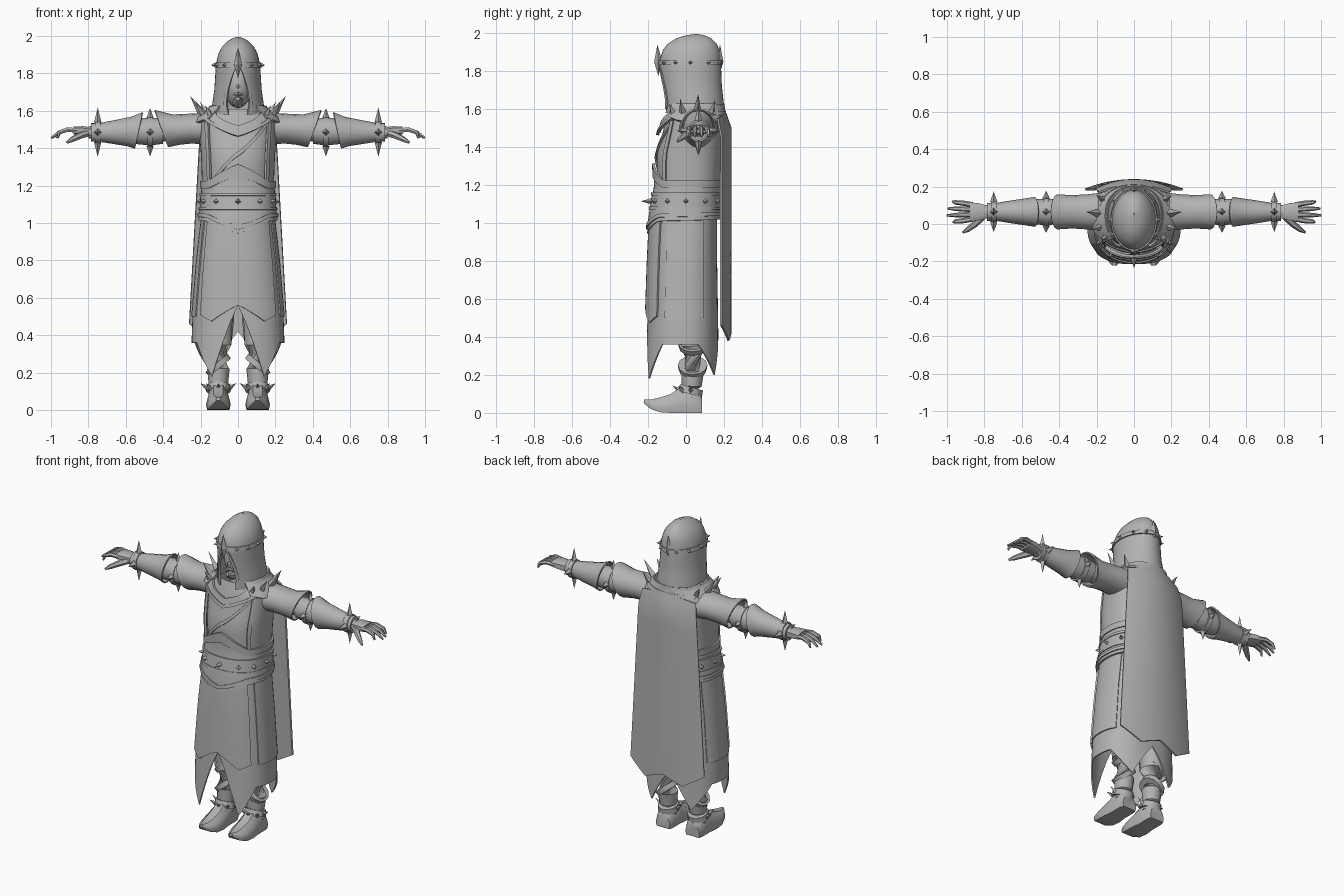
import bpy, bmesh, math
from mathutils import Vector, Matrix

if "Cube" in bpy.data.objects:
    bpy.data.objects.remove(bpy.data.objects["Cube"])

mat = bpy.data.materials.new("plain_grey")
mat.diffuse_color = (0.45, 0.45, 0.45, 1)
mat.use_nodes = True
mat.node_tree.nodes["Principled BSDF"].inputs["Base Color"].default_value = mat.diffuse_color


def finish(name, bm, thick=0, mirror=False, angle=35):
    bmesh.ops.remove_doubles(bm, verts=bm.verts, dist=0.0005)
    bmesh.ops.recalc_face_normals(bm, faces=bm.faces)
    me = bpy.data.meshes.new(name)
    bm.to_mesh(me)
    bm.free()
    me.materials.append(mat)
    ob = bpy.data.objects.new(name, me)
    bpy.context.collection.objects.link(ob)
    bpy.ops.object.select_all(action='DESELECT')
    ob.select_set(True)
    bpy.context.view_layer.objects.active = ob
    if thick:
        m = ob.modifiers.new("thickness", 'SOLIDIFY')
        m.thickness, m.offset = thick, 0
        bpy.ops.object.modifier_apply(modifier=m.name)
    if mirror:
        m = ob.modifiers.new("mirror", 'MIRROR')
        m.use_mirror_merge = False
        bpy.ops.object.modifier_apply(modifier=m.name)
    bpy.ops.object.shade_smooth_by_angle(angle=math.radians(angle))
    return ob


def interp(table, t):
    """Piecewise-linear lookup of a scalar or tuple in a sorted table of (key, *values)."""
    if t <= table[0][0]:
        r = table[0][1:]
    elif t >= table[-1][0]:
        r = table[-1][1:]
    else:
        for p, q in zip(table, table[1:]):
            if p[0] <= t <= q[0]:
                k = (t - p[0]) / (q[0] - p[0])
                r = tuple(a + (b - a) * k for a, b in zip(p[1:], q[1:]))
                break
    return r[0] if len(r) == 1 else r


def grid(name, f, nu, nv, **kw):
    bm = bmesh.new()
    vs = [[bm.verts.new(f(i / nu, j / nv)) for i in range(nu + 1)] for j in range(nv + 1)]
    for j in range(nv):
        for i in range(nu):
            bm.faces.new((vs[j][i], vs[j][i + 1], vs[j + 1][i + 1], vs[j + 1][i]))
    return finish(name, bm, **kw)


def loft(name, rings, **kw):
    bm = bmesh.new()
    rows = [[bm.verts.new(p) for p in r] for r in rings]
    n = len(rows[0])
    for a, b in zip(rows, rows[1:]):
        for i in range(n):
            bm.faces.new((a[i], a[(i + 1) % n], b[(i + 1) % n], b[i]))
    if not kw.get("thick"):
        bm.faces.new(rows[0])
        bm.faces.new(rows[-1])
    return finish(name, bm, **kw)


def tube(name, pts, radii, n=8, **kw):
    pts = [Vector(p) for p in pts]
    rings = []
    for i, p in enumerate(pts):
        t = pts[min(i + 1, len(pts) - 1)] - pts[max(i - 1, 0)]
        q = t.to_track_quat('Z', 'Y')
        rings.append([p + q @ Vector((radii[i] * math.cos(k * math.tau / n),
                                      radii[i] * math.sin(k * math.tau / n), 0)) for k in range(n)])
    return loft(name, rings, **kw)


def spikes(name, items, mirror=True):
    """Four-sided spikes: (base, direction, length, radius)."""
    bm = bmesh.new()
    for base, d, length, r in items:
        d = Vector(d).normalized()
        mtx = Matrix.Translation(Vector(base) + d * length / 2) @ d.to_track_quat('Z', 'Y').to_matrix().to_4x4()
        bmesh.ops.create_cone(bm, cap_ends=True, segments=4, radius1=r, radius2=0, depth=length, matrix=mtx)
    return finish(name, bm, mirror=mirror, angle=20)


def shell(profile, e):
    """Surface point at angle a (0 = front, degrees) and height z, pushed out by off."""
    def pt(a, z, off=0):
        rx, yf, yb = interp(profile, z)
        s, c = math.sin(math.radians(a)), math.cos(math.radians(a))
        return ((rx + off) * math.copysign(abs(s) ** e, s),
                (yf + yb) / 2 - ((yb - yf) / 2 + off) * math.copysign(abs(c) ** e, c), z)
    return pt


body = shell([(0.18, .25, -.215, .17), (0.5, .24, -.20, .165), (0.8, .215, -.19, .16), (1.0, .192, -.18, .16),
              (1.1, .18, -.165, .16), (1.2, .178, -.15, .165), (1.35, .183, -.155, .175), (1.47, .192, -.125, .185),
              (1.55, .195, -.105, .185), (1.61, .13, -.085, .175)], 0.85)


def band(name, a0, a1, low, high, nu=24, nv=4, off=0.008, thick=0.012, surf=body, **kw):
    """Plate that follows a shell between two height curves."""
    lo = low if callable(low) else (lambda a: low)
    hi = high if callable(high) else (lambda a: high)

    def f(u, v):
        a = a0 + (a1 - a0) * u
        return surf(a, lo(a) + (hi(a) - lo(a)) * v, off)
    return grid(name, f, nu, nv, thick=thick, **kw)


def by_angle(*table):
    return lambda a: interp(table, abs((a + 180) % 360 - 180))


# robe: torso, pointed skirt, front panel
band("torso", -180, 180, 1.0, 1.61, 48, 12, 0, 0)
band("skirt", -180, 180, by_angle((0, .56), (30, .18), (60, .36), (112.5, .36), (150, .2), (180, .42)),
     1.03, 48, 8, 0, 0.008)
band("front_panel", -50, 50, by_angle((0, .56), (30, .475), (50, .51)), 1.02, 20, 6, 0.012, 0.01)
band("side_panel", 64, 122, 0.5, 1.02, 8, 5, 0.006, 0.008, mirror=True)

# waist: belt, sash points, trims
band("belt", -180, 180, 1.075, 1.155, 48, 1, 0.012, 0.02)
band("belt_top_rim", -180, 180, 1.145, 1.16, 48, 1, 0.018, 0.018)
band("belt_bottom_rim", -180, 180, 1.07, 1.085, 48, 1, 0.018, 0.018)
band("lower_sash", -180, 180, by_angle((0, .945), (48, 1.01), (180, 1.02)), 1.075, 48, 2, 0.016, 0.012)
band("sash_trim", -180, 180, by_angle((0, .965), (48, 1.03), (180, 1.04)),
     by_angle((0, .99), (48, 1.05), (180, 1.06)), 48, 1, 0.024, 0.01)
band("upper_sash", -180, 180, 1.155, by_angle((0, 1.25), (45, 1.19), (180, 1.19)), 48, 2, 0.012, 0.012)
band("upper_sash_trim", -180, 180, by_angle((0, 1.25), (48, 1.185), (180, 1.19)),
     by_angle((0, 1.315), (48, 1.225), (180, 1.225)), 48, 1, 0.018, 0.014)
spikes("belt_spikes", [(body(a, 1.115, 0.015), Vector(body(a, 0, 1)) - Vector(body(a, 0, 0)), l, .018)
                       for a, l in ((0, .06), (32, .035), (62, .035), (90, .03), (120, .035), (150, .035))])

# chest: vest sides, diagonal wrap edge, collar
band("vest_side", 50, 180, 1.2, 1.55, 16, 6, 0.008, 0.012, mirror=True)
band("vest_edge", 46, 54, 1.2, 1.54, 2, 6, 0.014, 0.014, mirror=True)
wrap = lambda a: 1.37 + 0.16 * a / 46
band("wrap_edge", -44, 46, lambda a: wrap(a) - .012, lambda a: wrap(a) + .012, 20, 1, 0.006, 0.01)
vee = by_angle((0, 1.475), (60, 1.575), (180, 1.58))
band("collar_vee", -180, 180, vee, lambda a: vee(a) + .045, 48, 2, 0.018, 0.014)
band("collar_vee_rim", -180, 180, lambda a: vee(a) - .012, lambda a: vee(a) + .008, 48, 1, 0.024, 0.016)

# mantle over the shoulders
mantle = shell([(1.49, .25, -.155, .215), (1.56, .215, -.13, .205), (1.62, .14, -.105, .195)], 0.9)
band("mantle", 42, 318, by_angle((42, 1.56), (70, 1.535), (90, 1.55), (120, 1.535), (180, 1.52)),
     1.625, 36, 4, 0, 0.014, surf=mantle)
spikes("mantle_spikes", [(mantle(a, z, 0), (mantle(a, z)[0] * .6, (mantle(a, z)[1] - .04) * .6, .17), l, r)
                         for a, z, l, r in ((50, 1.58, .06, .018), (72, 1.58, .09, .02), (95, 1.58, .12, .024),
                                            (122, 1.58, .08, .02))])

# cape with zigzag hem
def cape(u, v):
    s = 2 * u - 1
    low = interp([(0, .43), (.5, .38), (1, .46)], abs(s))
    z = low + (1.6 - .05 * abs(s) - low) * v
    return (s * interp([(.38, .265), (1.45, .205), (1.6, .18)], z),
            interp([(.4, .235), (1.5, .235), (1.6, .2)], z) - .05 * s * s, z)


grid("cape", cape, 16, 12, thick=0.01)

# hood with pointed face opening
hood = shell([(1.58, .137, -.115, .2), (1.63, .135, -.115, .195), (1.72, .122, -.125, .185), (1.84, .115, -.135, .18),
              (1.9, .104, -.125, .175), (1.94, .082, -.095, .16), (1.97, .053, -.05, .13),
              (1.985, .028, 0, .1), (1.992, .003, .05, .055)], 1)
hood_z = [1.58, 1.63, 1.68, 1.72, 1.76, 1.8, 1.83, 1.85, 1.88, 1.91, 1.94, 1.957, 1.97, 1.98, 1.986, 1.992]


def hood_point(u, v):
    z = hood_z[round(v * 15)]
    a0 = interp([(1.58, 22), (1.65, 26), (1.72, 23), (1.8, 12), (1.85, 0)], z)
    return hood(a0 + (360 - 2 * a0) * u, z)


grid("hood", hood_point, 36, 15, thick=0.008)


def hood_rim(u, v):
    z = 1.6 + .25 * u
    a0 = interp([(1.6, 23), (1.65, 26), (1.72, 23), (1.8, 12), (1.85, 0)], z)
    return hood(a0 + 7 * v, z, .006)


grid("hood_opening_rim", hood_rim, 12, 1, thick=0.008, mirror=True)

# face, nose and mouth inside the hood
bm = bmesh.new()
bmesh.ops.create_uvsphere(bm, u_segments=16, v_segments=12, radius=1,
                          matrix=Matrix.Translation((0, .0, 1.74)) @ Matrix.Diagonal((.075, .09, .125, 1)))
finish("face", bm)
spikes("nose", [((0, -.075, 1.735), (0, -1, -.5), .04, .018)], mirror=False)
tube("mouth", [(-.025, -.075, 1.685), (0, -.09, 1.69), (.025, -.075, 1.685)], [.006, .012, .006], 6)
tube("chin", [(0, -.05, 1.64), (0, -.085, 1.655), (0, -.108, 1.665)], [.03, .025, .01], 8)

# crown band and spikes
band("crown", -180, 180, 1.832, 1.858, 36, 1, 0.006, 0.01, surf=hood)
spikes("crown_spikes", [(hood(a, 1.845, .005), Vector(hood(a, 0, 1)) - Vector(hood(a, 0, 0)), .026, .014)
                        for a in (35, 62, 90, 125, 155)])
for nm, y in (("front_crown_spike", -.146), ("back_crown_spike", .175)):
    spikes(nm, [((0, y, 1.85), (0, .05 * (1 if y > 0 else -1), 1), .09, .022), ((0, y, 1.85), (0, 0, -1), .075, .022)],
           mirror=False)

# arms along x; each ring: x, centre z, half height, half depth, lean of the top edge
AY = 0.065


def arm(name, rings, n=16, **kw):
    loft(name, [[(x + lean * math.cos(k * math.tau / n), AY + ry * math.sin(k * math.tau / n),
                  z + rz * math.cos(k * math.tau / n)) for k in range(n)] for x, z, rz, ry, lean in rings],
         mirror=True, **kw)


arm("arm", [(.15, 1.5, .07, .08, 0), (.35, 1.495, .055, .06, 0), (.5, 1.49, .06, .06, 0),
            (.7, 1.485, .04, .04, 0), (.8, 1.485, .032, .036, 0)])
arm("upper_sleeve", [(.16, 1.505, .08, .1, 0), (.25, 1.505, .076, .09, 0), (.33, 1.5, .077, .085, .02),
                     (.41, 1.505, .096, .09, .035)], thick=.008)
arm("forearm_guard", [(.73, 1.485, .048, .045, 0), (.65, 1.487, .062, .058, -.005), (.58, 1.49, .075, .068, -.012),
                      (.53, 1.495, .094, .076, -.02)], thick=.008)
arm("elbow_cuff", [(.40, 1.49, .066, .066, .0), (.45, 1.49, .073, .07, 0), (.49, 1.49, .073, .07, 0),
                   (.56, 1.49, .066, .064, 0)])
arm("elbow_ring", [(.455, 1.487, .08, .076, 0), (.485, 1.487, .08, .076, 0)])
arm("wrist_ring", [(.735, 1.485, .058, .054, 0), (.765, 1.485, .058, .054, 0)])
arm("wrist_rim", [(.715, 1.485, .05, .048, 0), (.785, 1.485, .05, .048, 0)])
spikes("arm_spikes", [((x, AY + r * dy, 1.486 + r * dz), (0, dy, dz), l * (1 if dz else .7), .02)
                      for x, r, l in ((.47, .074, .055), (.75, .052, .08))
                      for dy, dz in ((1, 0), (-1, 0), (0, 1), (0, -1))])

# hands
loft("palm", [[(x, AY + w * cy, z + h * cz) for cy, cz in ((-1, -.6), (-.6, -1), (.6, -1), (1, -.6), (1, .6),
                                                         (.6, 1), (-.6, 1), (-1, .6))]
              for x, z, w, h in ((.78, 1.485, .032, .026), (.83, 1.492, .046, .026), (.88, 1.495, .05, .02))],
     mirror=True)
for i, tip in enumerate((.965, 1.0, .995, .97)):
    y = AY - .038 + .025 * i
    k = (i - 1.5) * .006
    tube("finger_%d" % (i + 1), [(.86, y, 1.495), (.91, y + k, 1.5), (.955, y + 1.5 * k, 1.485),
                                 (tip, y + 2 * k, 1.455)], [.014, .014, .012, .006], 6, mirror=True)
tube("thumb", [(.81, .04, 1.48), (.85, .0, 1.465), (.89, -.03, 1.445), (.915, -.045, 1.43)],
     [.02, .018, .014, .006], 6, mirror=True)

# legs, wraps and curled boots
LX = 0.105
tube("leg", [(.1, .03, .7), (.1, .03, .5), (LX, .038, .35), (LX, .035, .22), (LX, .03, .14), (LX, .03, .08)],
     [.085, .08, .072, .06, .052, .056], 12, mirror=True)
for z in (.24, .36):
    tube("leg_wrap", [(LX - .01, .035, z - .012), (LX + .01, .035, z + .012)], [.074, .078], 12, mirror=True)
loft("boot", [[(LX + w * cx, y, lo + (hi - lo) * cz) for cx, cz in ((-.9, 0), (.9, 0), (1, .3), (.85, .7), (.4, 1),
                                                                  (-.4, 1), (-.85, .7), (-1, .3))]
              for y, w, lo, hi in ((.085, .05, 0, .08), (.06, .058, 0, .13), (-.02, .058, 0, .14),
                                   (-.08, .066, 0, .1), (-.14, .062, .004, .08), (-.185, .045, .02, .07),
                                   (-.222, .012, .05, .07))], mirror=True)
tube("ankle_strap", [(LX, .02, .1), (LX, .03, .135)], [.066, .062], 12, mirror=True)
spikes("ankle_spikes", [((LX + .055 * dx, .025 + .055 * dy, .115), (dx, dy, .7), .05, .015)
                        for dx, dy in ((1, 0), (-1, 0), (0, -1), (.7, -.7), (-.7, -.7))])
